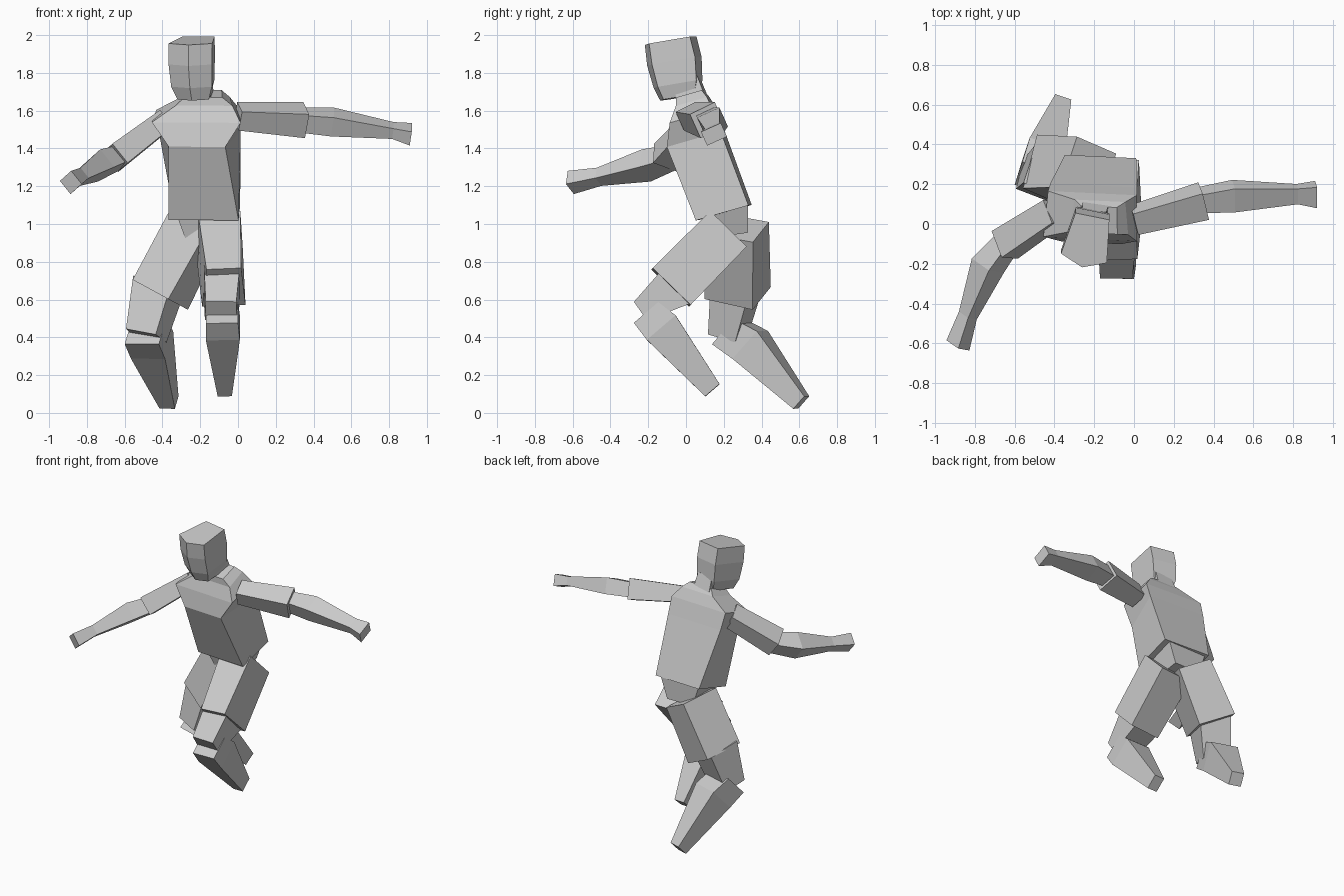
import bpy
import bmesh
from mathutils import Vector

old = bpy.data.objects.get("Cube")
if old:
    bpy.data.objects.remove(old, do_unlink=True)

# Single plain material
grey = bpy.data.materials.new("plain_grey")
grey.use_nodes = True
grey.diffuse_color = (0.6, 0.6, 0.6, 1)
grey.node_tree.nodes["Principled BSDF"].inputs["Base Color"].default_value = (0.6, 0.6, 0.6, 1)

BOX = ((-.5, -.5), (.5, -.5), (.5, .5), (-.5, .5))
FACE = ((-.5, -.32), (0, -.5), (.5, -.32), (.37, .5), (-.37, .5))


def part(name, side, sections, profile=BOX):
    """Loft a profile through (centre, width, depth, taper) sections.
    side is the width direction; taper scales the width on the far side."""
    axis = (Vector(sections[-1][0]) - Vector(sections[0][0])).normalized()
    u = Vector(side)
    u = (u - axis * u.dot(axis)).normalized()
    v = axis.cross(u)
    bm = bmesh.new()
    rings = []
    for centre, width, depth, taper in sections:
        ring = []
        for a, b in profile:
            w = width * (taper if b > 0 else 1)
            ring.append(bm.verts.new(Vector(centre) + u * a * w + v * b * depth))
        rings.append(ring)
    n = len(profile)
    for low, high in zip(rings, rings[1:]):
        for i in range(n):
            j = (i + 1) % n
            bm.faces.new((low[i], low[j], high[j], high[i]))
    bm.faces.new(rings[0][::-1])
    bm.faces.new(rings[-1])
    bmesh.ops.recalc_face_normals(bm, faces=bm.faces)
    mesh = bpy.data.meshes.new(name)
    bm.to_mesh(mesh)
    bm.free()
    mesh.materials.append(grey)
    obj = bpy.data.objects.new(name, mesh)
    bpy.context.collection.objects.link(obj)
    return obj


# Head, neck and trunk
part("head", (.98, -.2, 0), [
    ((-.225, -.04, 1.67), .17, .2, 1),
    ((-.23, -.05, 1.74), .22, .25, 1),
    ((-.235, -.07, 1.86), .235, .28, 1),
    ((-.235, -.09, 1.97), .235, .265, 1)], FACE)
part("neck", (1, -.1, 0), [
    ((-.2, .05, 1.62), .14, .15, 1),
    ((-.205, 0, 1.76), .12, .14, 1)])
part("torso", (1, -.05, 0), [
    ((-.175, .2, 1.06), .37, .29, .97),
    ((-.21, .05, 1.45), .3, .3, 1.45),
    ((-.215, .04, 1.57), .47, .24, .95),
    ((-.175, .035, 1.65), .3, .17, .85),
    ((-.18, .02, 1.69), .2, .14, .9)])
part("pelvis", (1, 0, 0), [
    ((-.18, .23, .94), .2, .2, 1),
    ((-.18, .21, 1.08), .3, .24, 1)])

# Left arm, held straight out
ROLL_L = (0, .91, .41)
part("left_upper_arm", ROLL_L, [
    ((.0, .02, 1.57), .12, .11, 1),
    ((.35, .115, 1.55), .15, .14, 1)])
part("left_forearm", ROLL_L, [
    ((.33, .12, 1.55), .1, .1, 1),
    ((.5, .14, 1.54), .13, .11, 1),
    ((.82, .15, 1.495), .085, .06, 1),
    ((.915, .148, 1.475), .115, .08, 1)])

# Right arm, reaching forward
ROLL_R = (.75, 0, .6)
part("right_upper_arm", ROLL_R, [
    ((-.4, .06, 1.54), .13, .11, 1),
    ((-.65, -.105, 1.35), .15, .13, 1)])
part("right_forearm", ROLL_R, [
    ((-.63, -.08, 1.35), .1, .1, 1),
    ((-.735, -.21, 1.31), .13, .12, 1),
    ((-.835, -.46, 1.25), .07, .07, 1),
    ((-.885, -.61, 1.22), .09, .09, 1)])

# Left leg, raised forward
part("left_thigh", (1, 0, 0), [
    ((-.1, .22, .97), .25, .27, .9),
    ((-.075, -.08, .665), .23, .28, .8)])
part("left_knee", (1, 0, 0), [
    ((-.085, -.04, .68), .19, .24, 1),
    ((-.09, -.24, .54), .17, .12, .95)])
part("left_shin", (1, 0, 0), [
    ((-.085, -.21, .53), .17, .17, 1),
    ((-.08, -.13, .45), .18, .2, 1),
    ((-.07, .14, .12), .075, .1, 1)])

# Right leg, trailing
YAW = (.9, -.3, 0)
part("right_thigh", YAW, [
    ((-.23, .27, .98), .24, .27, 1),
    ((-.42, .27, .63), .27, .28, .85)])
part("right_knee", YAW, [
    ((-.42, .27, .68), .22, .22, 1),
    ((-.49, .22, .41), .19, .16, .9)])
part("right_shin", YAW, [
    ((-.49, .225, .43), .19, .18, 1),
    ((-.455, .34, .36), .19, .2, 1),
    ((-.365, .61, .055), .085, .09, 1)])
